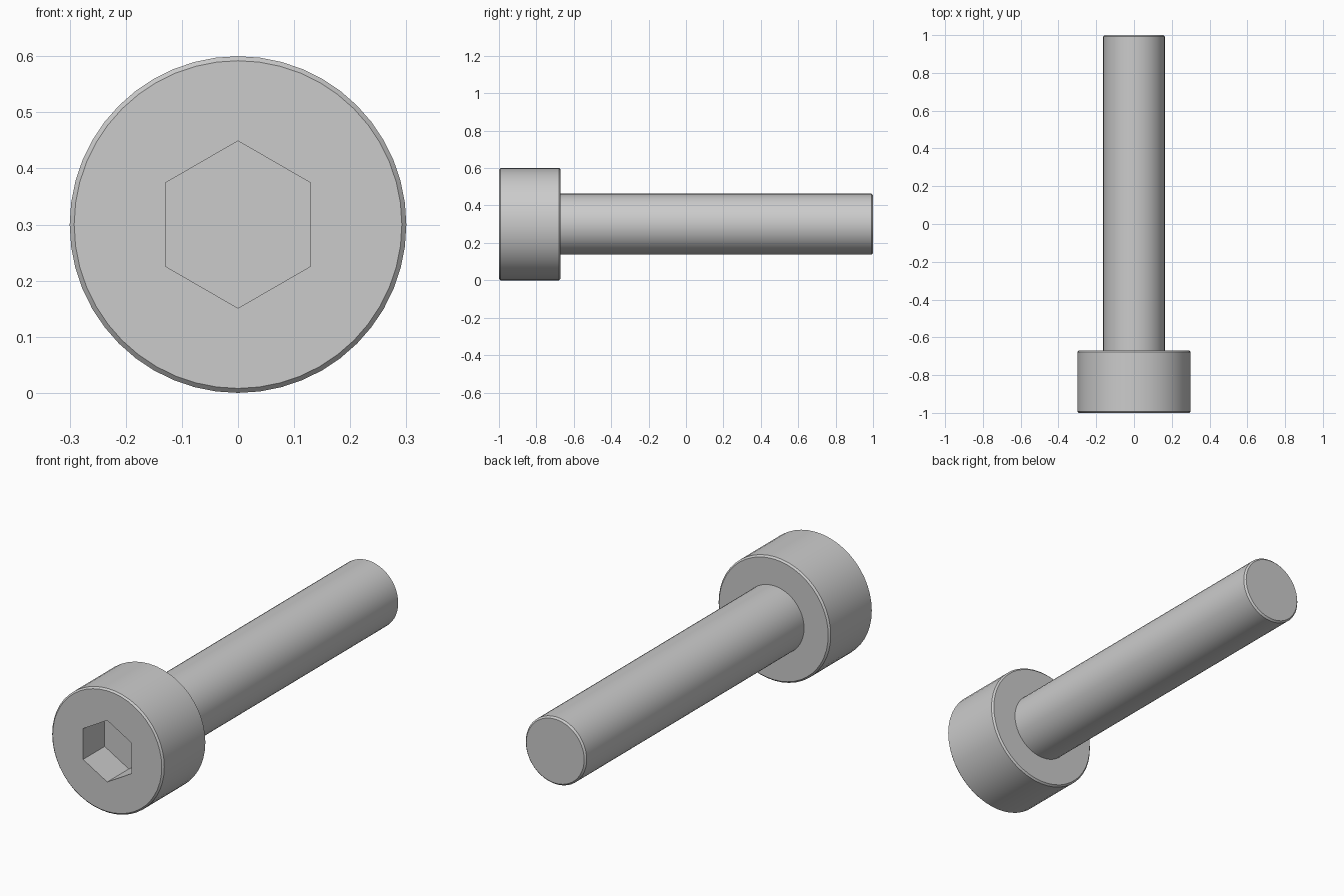
import bpy, bmesh
from math import sin, cos, tau, radians

AXIS_Z = 0.30        # height of the bolt axis, equal to the head radius
HEAD_R, SHAFT_R, HEX_R = 0.30, 0.163, 0.149
FRONT, SHOULDER, TIP = -1.0, -0.67, 1.0
SOCKET_FLOOR = -0.835
CHAMFER = 0.008

cube = bpy.data.objects.get("Cube")
if cube:
    bpy.data.objects.remove(cube, do_unlink=True)

# Single grey metal
steel = bpy.data.materials.new("grey_steel")
steel.use_nodes = True
colour = (0.6, 0.6, 0.6, 1)
steel.diffuse_color = colour
steel.node_tree.nodes["Principled BSDF"].inputs["Base Color"].default_value = colour


def turned_part(name, profile, sides):
    """Turn (radius, y) points about the bolt axis and cap both ends."""
    bm = bmesh.new()
    angles = [tau * i / sides for i in range(sides)]
    rings = [[bm.verts.new((r * sin(a), y, AXIS_Z + r * cos(a))) for a in angles]
             for r, y in profile]
    for ring, following in zip(rings, rings[1:]):
        for i in range(sides):
            j = (i + 1) % sides
            bm.faces.new((ring[i], ring[j], following[j], following[i]))
    bm.faces.new(rings[0])
    bm.faces.new(rings[-1])
    bmesh.ops.recalc_face_normals(bm, faces=bm.faces)
    mesh = bpy.data.meshes.new(name)
    bm.to_mesh(mesh)
    bm.free()
    mesh.materials.append(steel)
    obj = bpy.data.objects.new(name, mesh)
    bpy.context.collection.objects.link(obj)
    return obj


def activate(obj):
    bpy.ops.object.select_all(action='DESELECT')
    obj.select_set(True)
    bpy.context.view_layer.objects.active = obj


# Cylindrical head, chamfered on both rims
head = turned_part("head", [
    (HEAD_R - CHAMFER, FRONT), (HEAD_R, FRONT + CHAMFER),
    (HEAD_R, SHOULDER - CHAMFER), (HEAD_R - CHAMFER, SHOULDER)], 48)

# Shaft, set slightly into the head and chamfered at the tip
shaft = turned_part("shaft", [
    (SHAFT_R, SHOULDER - 0.02), (SHAFT_R, TIP - CHAMFER),
    (SHAFT_R - CHAMFER, TIP)], 48)

# Hexagonal drive socket cut into the head
cutter = turned_part("socket_cutter", [
    (HEX_R, FRONT - 0.1), (HEX_R, SOCKET_FLOOR)], 6)
cutter.hide_render = True
cut = head.modifiers.new("socket", 'BOOLEAN')
cut.operation = 'DIFFERENCE'
cut.solver = 'EXACT'
cut.object = cutter
activate(head)
bpy.ops.object.modifier_apply(modifier=cut.name)
bpy.data.objects.remove(cutter, do_unlink=True)

# Smooth round sides, crisp chamfers and socket
for part in (head, shaft):
    activate(part)
    bpy.ops.object.shade_smooth_by_angle(angle=radians(30))
